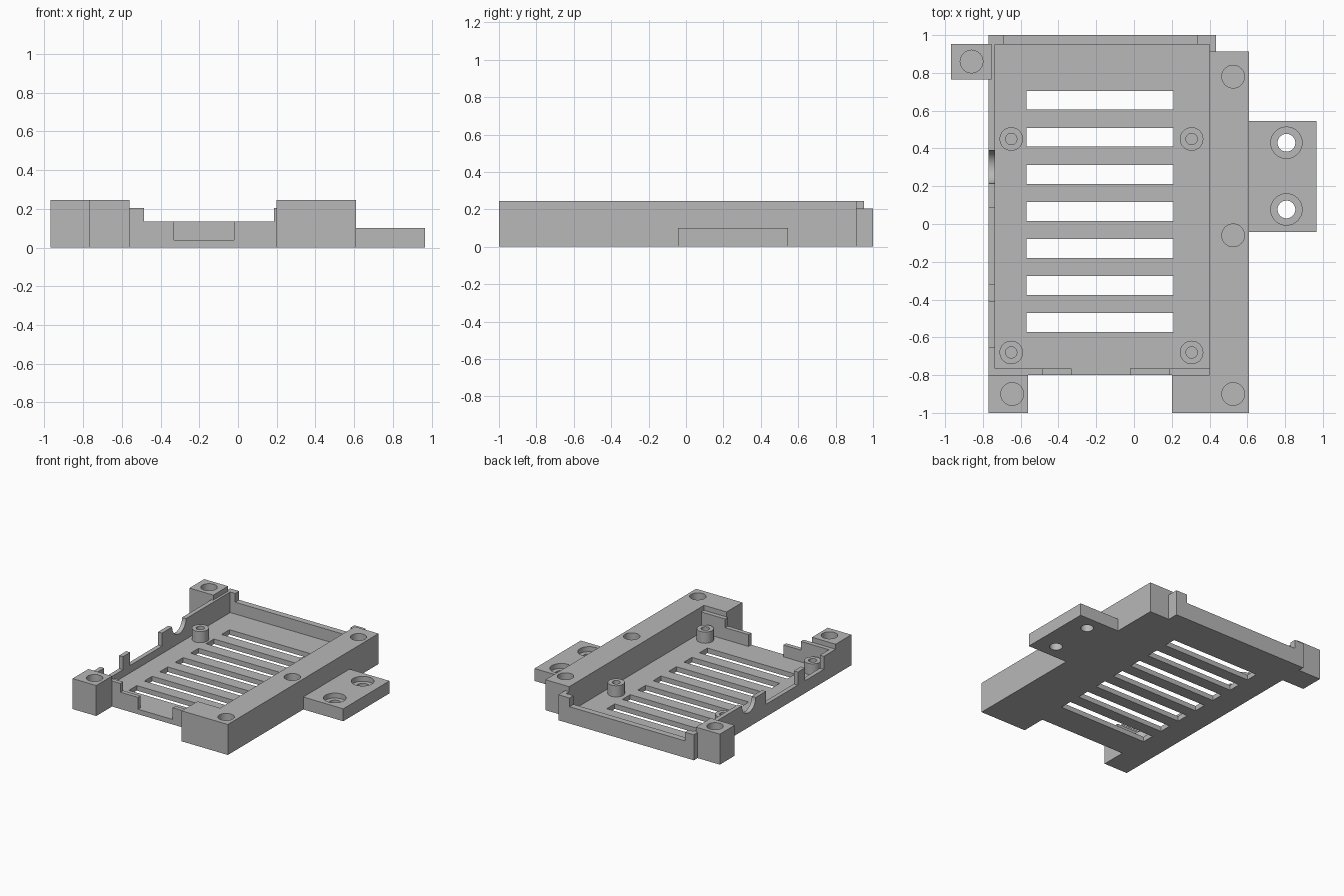
import bpy
import bmesh
from math import cos, sin, pi
from mathutils import Vector

if "Cube" in bpy.data.objects:
    bpy.data.objects.remove(bpy.data.objects["Cube"], do_unlink=True)

grey = bpy.data.materials.new("plain grey")
grey.use_nodes = True
grey.diffuse_color = (0.48, 0.48, 0.48, 1)
grey.node_tree.nodes["Principled BSDF"].inputs["Base Color"].default_value = (0.48, 0.48, 0.48, 1)

FLOOR, LOW, WALL, TOP = 0.04, 0.135, 0.205, 0.245


def finish(name, bm):
    bmesh.ops.recalc_face_normals(bm, faces=bm.faces)
    mesh = bpy.data.meshes.new(name)
    bm.to_mesh(mesh)
    bm.free()
    mesh.materials.append(grey)
    obj = bpy.data.objects.new(name, mesh)
    bpy.context.collection.objects.link(obj)
    return obj


def prism(name, points, axis, start, end):
    """Extrude a closed outline along one axis."""
    place = {"x": lambda a, b: (start, a, b),
             "y": lambda a, b: (a, start, b),
             "z": lambda a, b: (a, b, start)}[axis]
    bm = bmesh.new()
    face = bm.faces.new([bm.verts.new(place(a, b)) for a, b in points])
    new = bmesh.ops.extrude_face_region(bm, geom=[face])["geom"]
    shift = Vector([end - start if c == axis else 0 for c in "xyz"])
    bmesh.ops.translate(bm, vec=shift, verts=[g for g in new if isinstance(g, bmesh.types.BMVert)])
    return finish(name, bm)


def box(name, x0, x1, y0, y1, z0, z1):
    return prism(name, [(x0, y0), (x1, y0), (x1, y1), (x0, y1)], "z", z0, z1)


def disc(name, x, y, radius, z0, z1):
    ring = [(x + radius * cos(i * pi / 24), y + radius * sin(i * pi / 24)) for i in range(48)]
    return prism(name, ring, "z", z0, z1)


def cut(obj, cutters):
    """Subtract each cutter, then discard it."""
    for cutter in cutters:
        mod = obj.modifiers.new("cut", "BOOLEAN")
        mod.operation, mod.solver, mod.object = "DIFFERENCE", "EXACT", cutter
    bpy.context.view_layer.update()
    graph = bpy.context.evaluated_depsgraph_get()
    mesh = bpy.data.meshes.new_from_object(obj.evaluated_get(graph))
    obj.modifiers.clear()
    obj.data = mesh
    for cutter in cutters:
        bpy.data.objects.remove(cutter, do_unlink=True)


def screw_holes(obj, spots):
    cut(obj, [disc("hole_cutter", x, y, 0.06, 0.06, 0.3) for x, y in spots])


# Vented floor
floor = box("vented_floor", -0.77, 0.4, -0.8, 0.95, 0, FLOOR)
cut(floor, [box("slot_cutter", -0.57, 0.21, 0.605 - 0.196 * i, 0.705 - 0.196 * i, -0.1, 0.1)
            for i in range(7)])

# Standoffs for the board
for side, x in (("right", -0.65), ("left", 0.305)):
    for end, y in (("back", 0.45), ("front", -0.68)):
        post = disc(f"{end}_{side}_standoff", x, y, 0.062, FLOOR - 0.01, 0.13)
        cut(post, [disc("hole_cutter", x, y, 0.03, FLOOR, 0.2)])

# Front wall with a connector notch
prism("front_wall", [(-0.735, FLOOR), (-0.735, WALL), (-0.485, WALL), (-0.485, LOW),
                     (-0.33, LOW), (-0.33, FLOOR)], "y", -0.8, -0.765)
prism("front_wall_left", [(-0.02, FLOOR), (-0.02, LOW), (0.187, LOW), (0.187, WALL),
                          (0.4, WALL), (0.4, FLOOR)], "y", -0.8, -0.765)

# Back wall with raised ends, and its short return beside the rail
prism("back_wall", [(-0.735, 0), (-0.735, WALL), (-0.69, WALL), (-0.69, LOW), (0.335, LOW),
                    (0.335, WALL), (0.435, WALL), (0.435, 0)], "y", 0.95, 1)
box("back_wall_return", 0.4, 0.435, 0.912, 0.95, 0, WALL)

# Right wall with port cut-outs and a round cable notch
ledge = 0.1
notch = [(0.302 + 0.088 * cos(a), WALL - 0.088 * sin(a)) for a in (pi - i * pi / 20 for i in range(21))]
prism("right_wall", [(-0.8, 0), (-0.8, WALL), (-0.65, WALL), (-0.65, ledge), (-0.41, ledge),
                     (-0.41, WALL), (-0.32, WALL), (-0.32, ledge), (0.085, ledge), (0.085, WALL)]
      + notch + [(1, WALL), (1, 0)], "x", -0.77, -0.735)

# Left rail with its front foot
rail = prism("left_rail", [(0.2, -1), (0.61, -1), (0.61, 0.912), (0.4, 0.912), (0.4, -0.8),
                           (0.2, -0.8)], "z", 0, TOP)
screw_holes(rail, [(0.525, y) for y in (-0.9, -0.06, 0.78)])

# Screw blocks on the right side
front_block = box("front_right_block", -0.77, -0.56, -1, -0.8, 0, TOP)
screw_holes(front_block, [(-0.645, -0.9)])
back_block = box("back_right_block", -0.968, -0.755, 0.765, 0.953, 0, TOP)
screw_holes(back_block, [(-0.86, 0.86)])

# Mounting tab with counterbored holes
tab = box("mounting_tab", 0.61, 0.965, -0.042, 0.545, 0, 0.1)
cut(tab, [disc("bore_cutter", 0.807, y, r, z, 0.2)
          for y in (0.43, 0.077) for r, z in ((0.047, -0.1), (0.083, 0.06))])

# Keep edges crisp, round the holes
for obj in bpy.context.scene.objects:
    if obj.type == "MESH":
        bpy.ops.object.select_all(action="DESELECT")
        obj.select_set(True)
        bpy.context.view_layer.objects.active = obj
        bpy.ops.object.shade_smooth_by_angle(angle=pi / 6)
